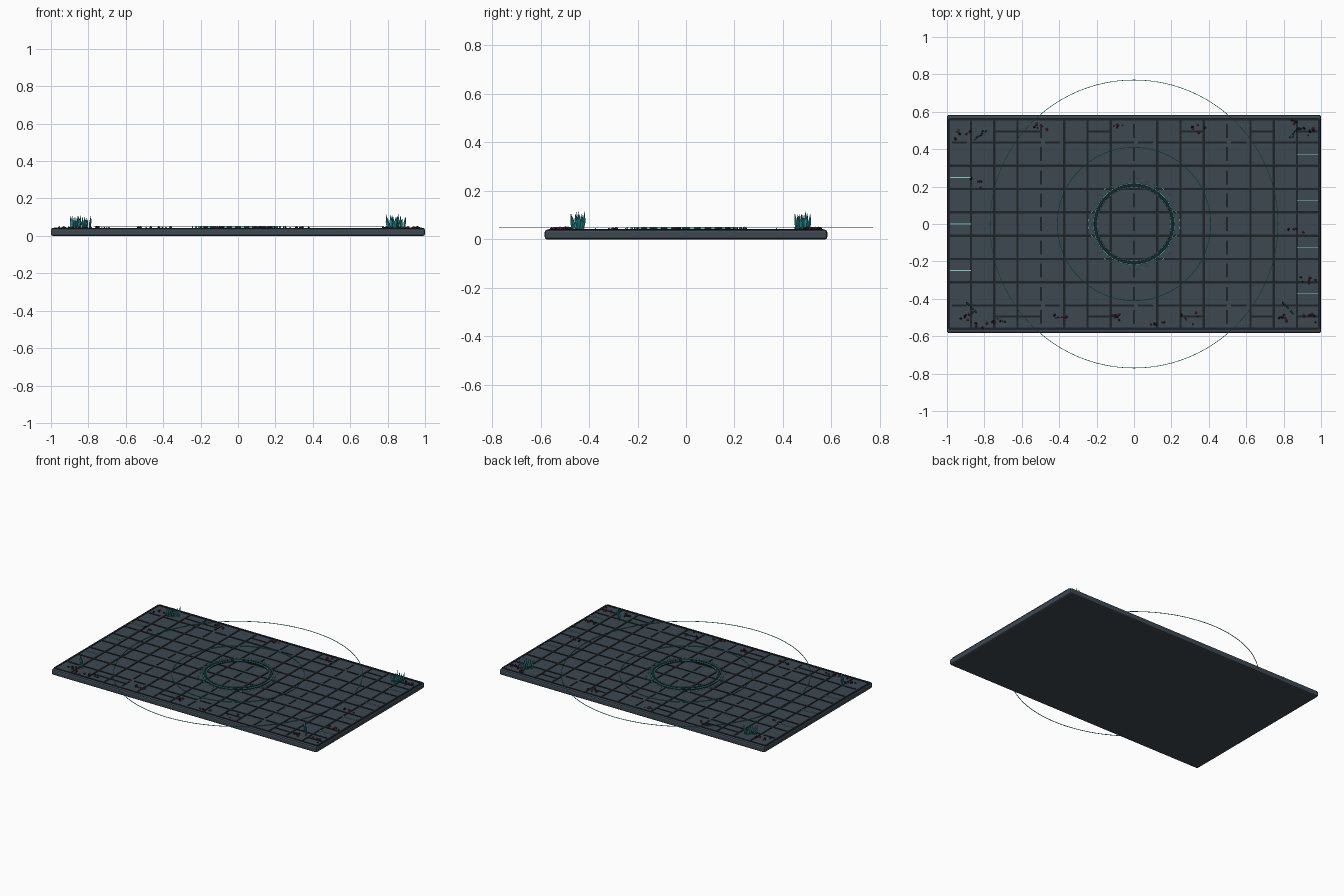
import bpy
import bmesh
import math
import random
from mathutils import Matrix, Vector

random.seed(7)
default_cube = bpy.data.objects.get("Cube")
if default_cube:
    bpy.data.objects.remove(default_cube, do_unlink=True)

PITCH = 0.1245
COLUMNS = 8
ROW_EDGE = 4.5
TOP = 0.04
HALF_DEPTH = 0.583


def make_material(name, red, green, blue):
    material = bpy.data.materials.new(name)
    material.use_nodes = True
    colour = (red, green, blue, 1)
    material.diffuse_color = colour
    material.node_tree.nodes["Principled BSDF"].inputs["Base Color"].default_value = colour
    return material


stone = make_material("slate stone", 0.047, 0.065, 0.082)
seam_dark = make_material("dark seam", 0.012, 0.017, 0.022)
glow = make_material("teal glow", 0.04, 0.48, 0.44)
pale = make_material("pale teal", 0.24, 0.62, 0.58)
crystal = make_material("teal crystal", 0.02, 0.31, 0.32)
crimson = make_material("crimson growth", 0.2, 0.022, 0.04)


def finish(bm, name, material):
    mesh = bpy.data.meshes.new(name)
    bmesh.ops.recalc_face_normals(bm, faces=bm.faces[:])
    bm.to_mesh(mesh)
    bm.free()
    mesh.materials.append(material)
    obj = bpy.data.objects.new(name, mesh)
    bpy.context.collection.objects.link(obj)
    return obj


def add_box(bm, x, y, z, width, depth, height, angle=0):
    matrix = (Matrix.Translation((x, y, z)) @ Matrix.Rotation(angle, 4, "Z")
              @ Matrix.Diagonal((width, depth, height, 1)))
    bmesh.ops.create_cube(bm, size=1, matrix=matrix)


def add_ring(bm, radius, width, bottom, top, steps=96):
    # Closed band with a rectangular cross-section
    section = [(radius - width / 2, bottom), (radius + width / 2, bottom),
               (radius + width / 2, top), (radius - width / 2, top)]
    loops = []
    for i in range(steps):
        a = math.tau * i / steps
        loops.append([bm.verts.new((r * math.cos(a), r * math.sin(a), z)) for r, z in section])
    for i, loop in enumerate(loops):
        following = loops[(i + 1) % steps]
        for j in range(4):
            k = (j + 1) % 4
            bm.faces.new((loop[j], loop[k], following[k], following[j]))


# Base slab with rounded edges
bm = bmesh.new()
add_box(bm, 0, 0, TOP / 2, 2, 2 * HALF_DEPTH, TOP)
slab = finish(bm, "floor_slab", stone)
bevel = slab.modifiers.new("edge", "BEVEL")
bevel.width = 0.01
bevel.segments = 2

# Seams between the tiles, broken along every fourth column
bm = bmesh.new()
seam_z, seam_h, seam_w = TOP + 0.001, 0.004, 0.012
for k in range(-COLUMNS, COLUMNS + 1):
    x = max(-0.99, min(0.99, k * PITCH))
    if k % 4 == 0 and abs(k) < COLUMNS:
        for row in range(-4, 5):
            add_box(bm, x, row * PITCH, seam_z, seam_w * 0.8, PITCH * 0.6, seam_h)
    else:
        add_box(bm, x, 0, seam_z, seam_w, 2 * ROW_EDGE * PITCH, seam_h)
for i in range(10):
    y = (i - ROW_EDGE) * PITCH
    if i in (1, 8):
        for column in range(-COLUMNS, COLUMNS):
            length = PITCH * (0.65 if column % 4 == 0 else 1)
            add_box(bm, (column + 0.5) * PITCH, y, seam_z, length, seam_w, seam_h)
    else:
        add_box(bm, 0, y, seam_z, 1.98, seam_w, seam_h)
# Short half-tile seams along the front and back rows
for side in (-1, 1):
    for column in (-6, -5, -2, 2, 5, 7):
        add_box(bm, (column + 0.5) * PITCH, side * 0.495, seam_z, PITCH, 0.009, seam_h)
finish(bm, "tile_seams", seam_dark)

# Raised dark central ring
bm = bmesh.new()
add_ring(bm, 0.207, 0.016, TOP - 0.002, 0.049)
finish(bm, "central_ring_base", seam_dark)

# Thin glowing circles
for name, radius, width in (("inner_circle", 0.196, 0.004), ("rim_circle", 0.218, 0.005),
                            ("middle_circle", 0.41, 0.004), ("outer_circle", 0.77, 0.003)):
    bm = bmesh.new()
    add_ring(bm, radius, width, 0.049, 0.052)
    finish(bm, name, glow)

# Dashes around the central ring
bm = bmesh.new()
dashes = 32
for i in range(dashes):
    a = math.tau * (i + 0.5) / dashes
    r = 0.239 + 0.007 * math.cos(8 * a)
    add_box(bm, r * math.cos(a), r * math.sin(a), 0.046, 0.004, 0.02, 0.008, a)
finish(bm, "ring_dashes", pale)

# Side light strips
bm = bmesh.new()
for x, heights in ((-0.927, (-2, 0, 2)), (0.927, (-3, -1, 1, 3))):
    for step in heights:
        add_box(bm, x, step * PITCH, TOP + 0.004, 0.113, 0.004, 0.004)
finish(bm, "side_light_strips", pale)


def add_blade(bm, base, tip, radius):
    # Slim four-sided shard, widest below its middle
    base, tip = Vector(base), Vector(tip)
    middle = base.lerp(tip, 0.45)
    ring_low, ring_mid = [], []
    for i in range(4):
        a = math.tau * i / 4
        offset = Vector((math.cos(a), math.sin(a), 0)) * radius
        ring_low.append(bm.verts.new(base + offset * 0.6))
        ring_mid.append(bm.verts.new(middle + offset))
    point = bm.verts.new(tip)
    bm.faces.new(ring_low)
    for i in range(4):
        j = (i + 1) % 4
        bm.faces.new((ring_low[i], ring_low[j], ring_mid[j], ring_mid[i]))
        bm.faces.new((ring_mid[i], ring_mid[j], point))


# Crystal fans in the four corners
corners = (("back_right", -0.82, 0.475, 1), ("back_left", 0.862, 0.487, 1),
           ("front_right", -0.868, -0.447, -1), ("front_left", 0.82, -0.445, -1))
for name, cx, cy, slope in corners:
    bm = bmesh.new()
    for i in range(-3, 4):
        along = i * 0.0075
        spread = along * 1.35
        height = 0.108 - 0.006 * (abs(i) % 3) + random.uniform(-0.004, 0.012)
        side = random.uniform(-0.006, 0.006)
        add_blade(bm, (cx + along + side, cy + slope * along - side, TOP - 0.002),
                  (cx + spread + side, cy + slope * spread - side, height), 0.0065)
    finish(bm, "crystals_" + name, crystal)

# Crimson growths and dark pebbles scattered near the edges
spots = ((-0.91, 0.49), (-0.84, 0.22), (-0.5, 0.52), (-0.08, 0.52), (0.32, 0.51),
         (0.84, 0.55), (0.93, 0.49), (0.87, -0.04), (0.94, -0.3), (0.83, -0.49),
         (0.93, -0.5), (0.3, -0.5), (0.11, -0.54), (-0.09, -0.5), (-0.4, -0.51),
         (-0.72, -0.52), (-0.8, -0.53), (-0.9, -0.49))
growths, pebbles = bmesh.new(), bmesh.new()
for x, y in spots:
    for i in range(6):
        px = max(-0.97, min(0.97, x + random.gauss(0, 0.024)))
        py = max(-0.555, min(0.555, y + random.gauss(0, 0.014)))
        size = random.uniform(0.004, 0.009)
        matrix = (Matrix.Translation((px, py, TOP + size * 0.5))
                  @ Matrix.Rotation(random.uniform(0, math.tau), 4, "Z")
                  @ Matrix.Diagonal((1.2, 0.8, 1, 1)))
        bmesh.ops.create_icosphere(growths if i % 2 else pebbles, subdivisions=1,
                                   radius=size, matrix=matrix)
finish(growths, "crimson_growths", crimson)
finish(pebbles, "dark_pebbles", seam_dark)
